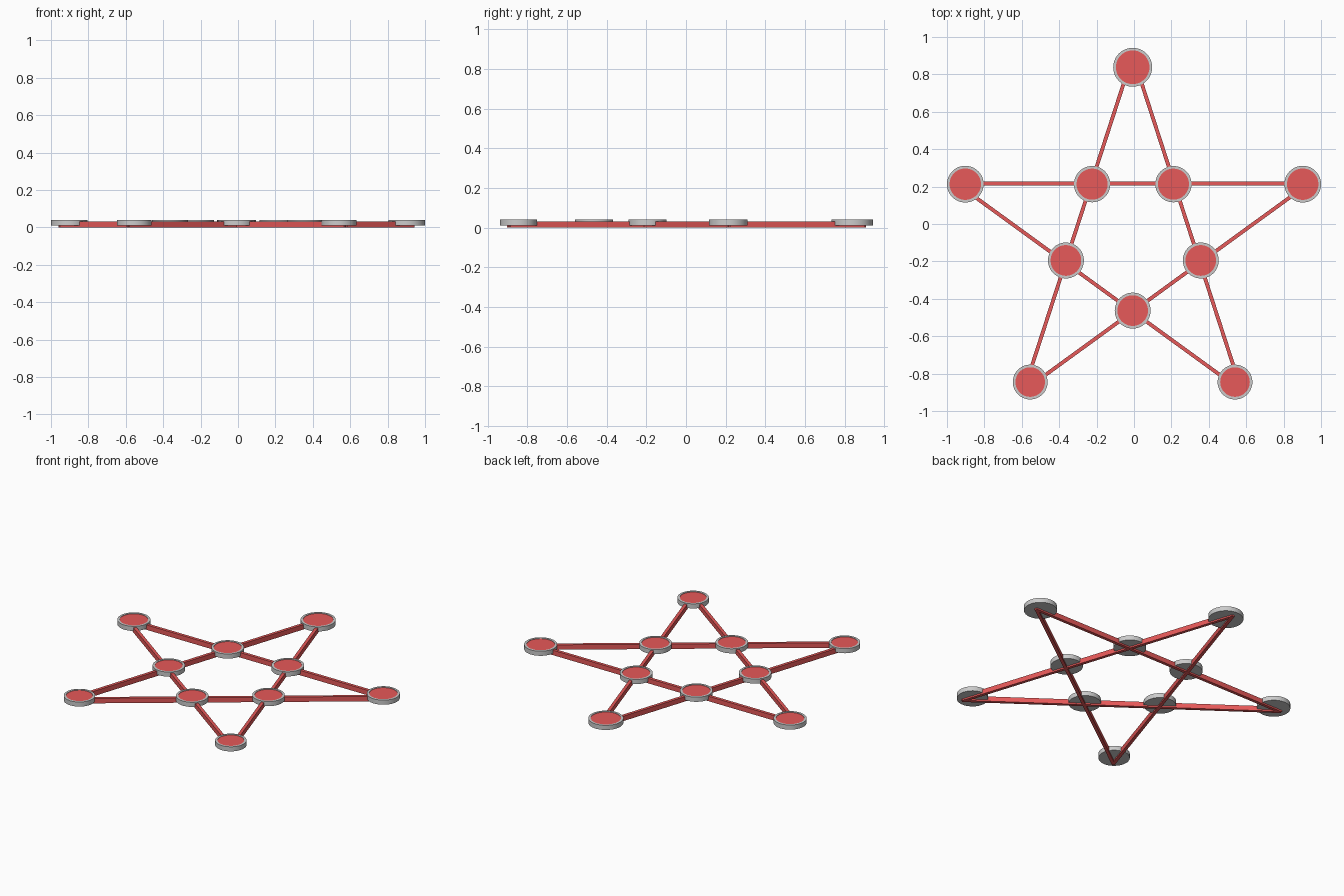
import bpy, bmesh, math
from mathutils import Vector

if "Cube" in bpy.data.objects:
    bpy.data.objects.remove(bpy.data.objects["Cube"])

red = bpy.data.materials.new("red")
red.diffuse_color = (0.8, 0.1, 0.1, 1)
red.use_nodes = True
red.node_tree.nodes["Principled BSDF"].inputs["Base Color"].default_value = red.diffuse_color


def finish(bm, name, mat=None, smooth=False):
    bmesh.ops.recalc_face_normals(bm, faces=bm.faces)
    me = bpy.data.meshes.new(name)
    bm.to_mesh(me)
    bm.free()
    ob = bpy.data.objects.new(name, me)
    bpy.context.collection.objects.link(ob)
    if mat:
        me.materials.append(mat)
    if smooth:
        bpy.ops.object.select_all(action='DESELECT')
        ob.select_set(True)
        bpy.context.view_layer.objects.active = ob
        bpy.ops.object.shade_smooth_by_angle(angle=math.radians(30))
    return ob


def lathe(name, profile, centre, mat=None, closed=False, seg=48):
    # spin an (r, z) profile around a vertical axis
    bm = bmesh.new()
    pts = profile + profile[:1] if closed else profile
    vs = [bm.verts.new((r, 0, z)) for r, z in pts]
    es = [bm.edges.new(p) for p in zip(vs, vs[1:])]
    bmesh.ops.spin(bm, geom=vs + es, cent=(0, 0, 0), axis=(0, 0, 1),
                   angle=2 * math.pi, steps=seg)
    bmesh.ops.remove_doubles(bm, verts=bm.verts, dist=1e-5)
    ob = finish(bm, name, mat, True)
    ob.location = (*centre, 0)
    return ob


def bar(name, a, b, width=0.02, z0=0.0, z1=0.032):
    d = (b - a).normalized()
    a, b = a - d * 0.005, b + d * 0.005
    s = Vector((-d.y, d.x)) * width / 2
    bm = bmesh.new()
    base = bm.faces.new([bm.verts.new((*p, z0)) for p in (a - s, b - s, b + s, a + s)])
    up = bmesh.ops.extrude_face_region(bm, geom=[base])["geom"]
    bmesh.ops.translate(bm, vec=(0, 0, z1 - z0),
                        verts=[v for v in up if isinstance(v, bmesh.types.BMVert)])
    # the base face is kept, closing the underside
    if not base.is_valid or len(bm.faces) < 6:
        bm.faces.new([v for v in bm.verts if abs(v.co.z - z0) < 1e-6])
    finish(bm, name, red)


# five star bars, tip to tip
R, cx, cy = 0.99, -0.007, -0.09
tips = [Vector((cx + R * math.cos(math.radians(90 + 72 * i)),
                cy + R * math.sin(math.radians(90 + 72 * i)))) for i in range(5)]
for i in range(5):
    bar(f"star_bar_{i + 1}", tips[i], tips[(i + 2) % 5])

# round lights on tips and crossings: x, y, radius
lights = [(-0.007, 0.838, 0.104), (-0.902, 0.213, 0.098), (0.902, 0.213, 0.098),
          (-0.224, 0.213, 0.097), (0.211, 0.213, 0.097),
          (-0.364, -0.195, 0.096), (0.357, -0.195, 0.096), (-0.007, -0.463, 0.096),
          (-0.555, -0.845, 0.093), (0.54, -0.845, 0.093)]
for i, (x, y, r) in enumerate(lights, 1):
    q = r - 0.014
    lathe(f"light_housing_{i}", [(0, 0.01), (r, 0.01), (r, 0.04), (q, 0.04), (q, 0.034)], (x, y))
    lathe(f"light_lens_{i}", [(0, 0.037), (q, 0.037), (q, 0.033), (0, 0.033)], (x, y), red)
